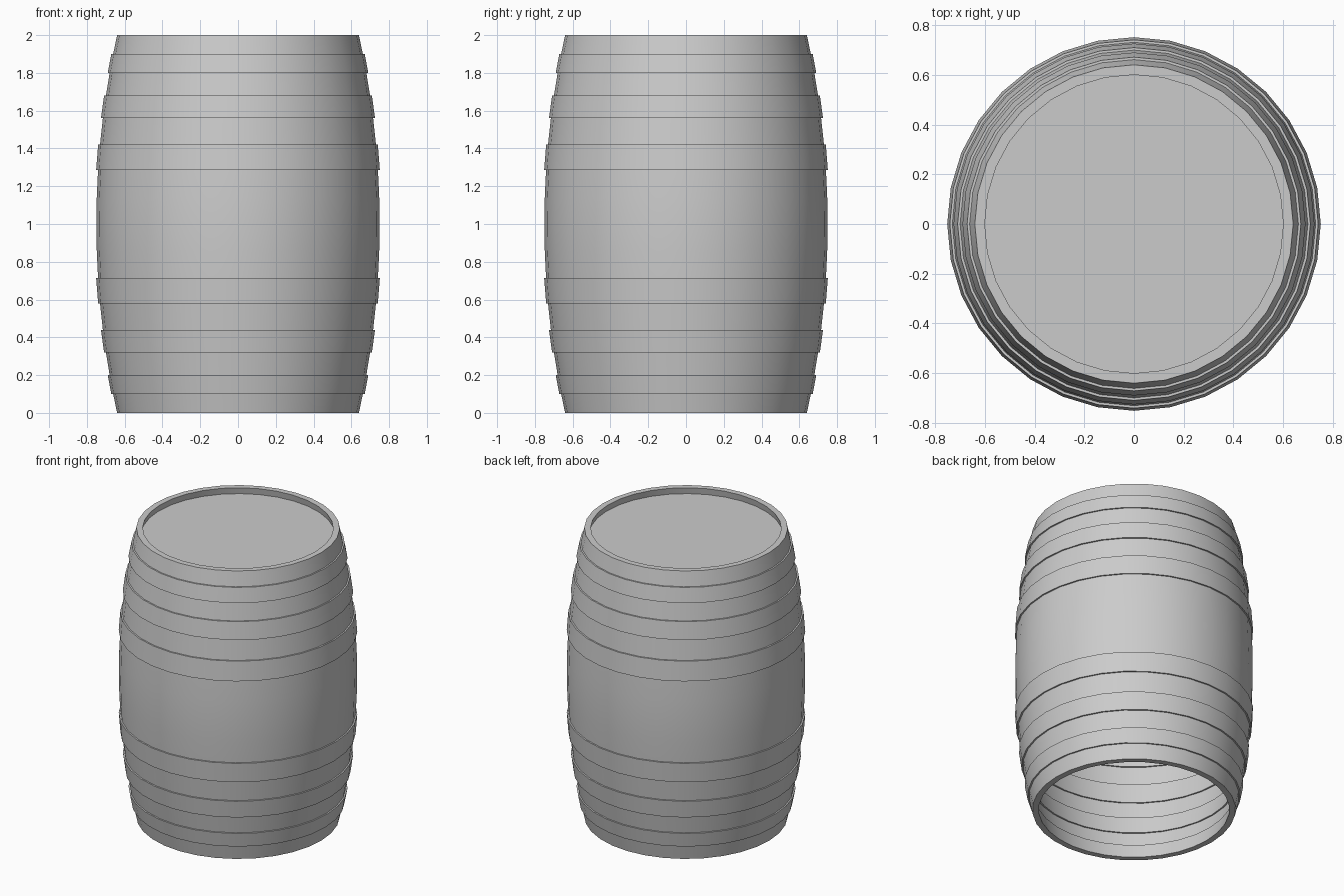
import bpy, bmesh, math

if "Cube" in bpy.data.objects:
    bpy.data.objects.remove(bpy.data.objects["Cube"])

SIDES = 32
WALL = 0.04
HOOP = 0.01


def body_radius(z):
    return 0.75 - 0.11 * (z - 1) ** 2


def make_object(name, bm):
    bmesh.ops.recalc_face_normals(bm, faces=bm.faces)
    mesh = bpy.data.meshes.new(name)
    bm.to_mesh(mesh)
    bm.free()
    obj = bpy.data.objects.new(name, mesh)
    bpy.context.collection.objects.link(obj)
    bpy.ops.object.select_all(action='DESELECT')
    obj.select_set(True)
    bpy.context.view_layer.objects.active = obj
    bpy.ops.object.shade_smooth_by_angle(angle=math.radians(30))
    return obj


def ring(bm, r, z):
    return [bm.verts.new((r * math.cos(2 * math.pi * i / SIDES),
                          r * math.sin(2 * math.pi * i / SIDES), z))
            for i in range(SIDES)]


# Stave profile: raised hoop bands on the lower half, mirrored to the upper half
lower = [(body_radius(0), 0.0)]
for z0, z1 in [(0.10, 0.20), (0.32, 0.44), (0.58, 0.715)]:
    a, b = body_radius(z0), body_radius(z1)
    lower += [(a, z0), (a + HOOP, z0), (b + HOOP, z1), (b, z1)]
lower.append((body_radius(0.86), 0.86))
outer = lower + [(0.75, 1.0)] + [(r, 2 - z) for r, z in reversed(lower)]
inner = [(r - WALL, z) for r, z in reversed(outer)]

# Barrel wall, open at the bottom
bm = bmesh.new()
rings = [ring(bm, r, z) for r, z in outer + inner]
for a, b in zip(rings, rings[1:] + rings[:1]):
    for i in range(SIDES):
        j = (i + 1) % SIDES
        bm.faces.new((a[i], a[j], b[j], b[i]))
make_object("barrel_wall", bm)

# Recessed lid
bm = bmesh.new()
lid_z = 1.955
bm.faces.new(ring(bm, body_radius(lid_z) - WALL, lid_z))
lid = make_object("barrel_lid", bm)
if lid.data.polygons[0].normal.z < 0:
    lid.data.flip_normals()
